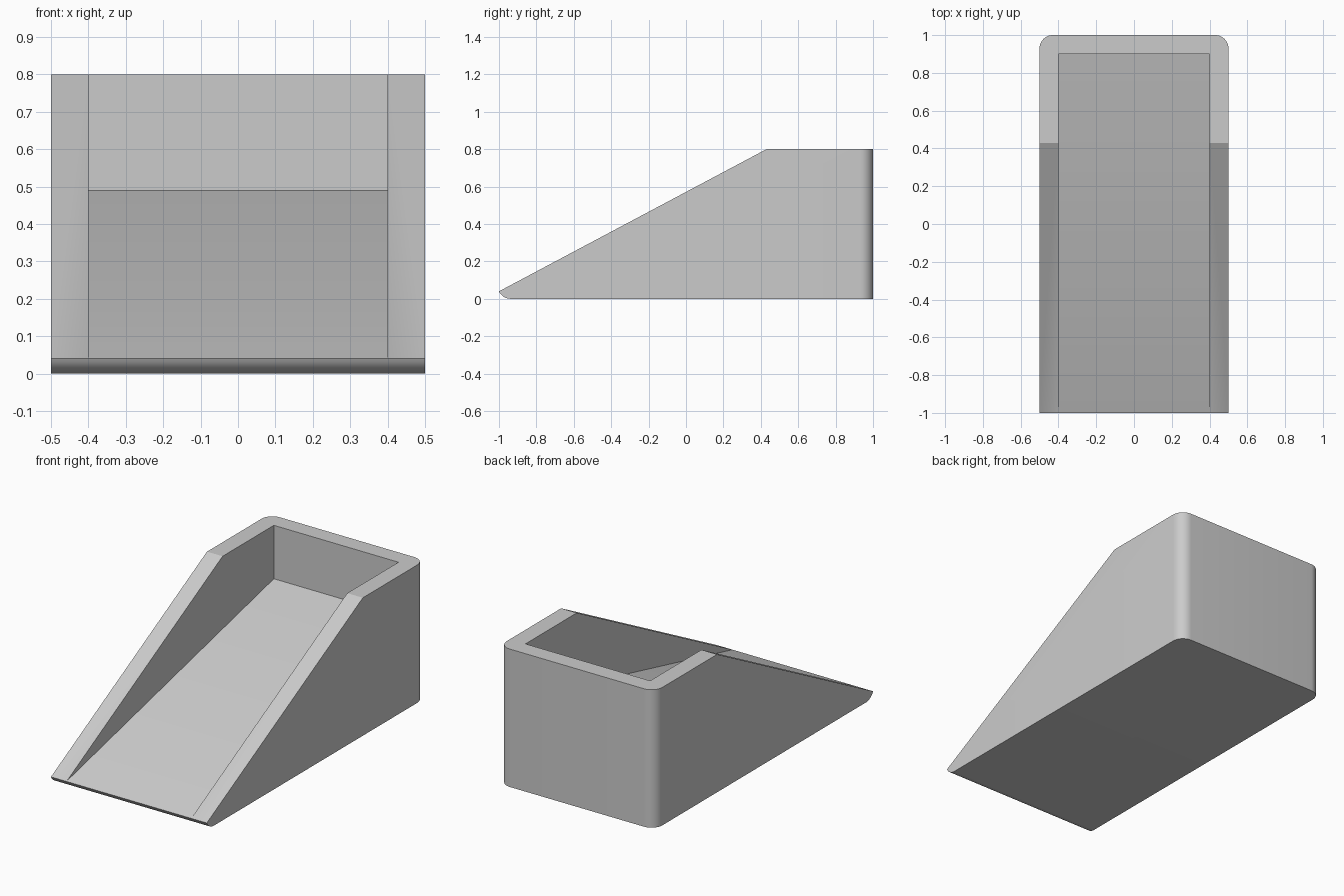
import bpy, bmesh, math

cube = bpy.data.objects.get("Cube")
if cube:
    bpy.data.objects.remove(cube, do_unlink=True)

grey = bpy.data.materials.new("plain_grey")
grey.use_nodes = True
colour = (0.6, 0.6, 0.6, 1)
grey.diffuse_color = colour
grey.node_tree.nodes["Principled BSDF"].inputs["Base Color"].default_value = colour


def prism(name, profile, half_width, back_radius=0):
    """Extrude a side profile (y, z) across x, rounding the upright back edges."""
    bm = bmesh.new()
    face = bm.faces.new([bm.verts.new((-half_width, y, z)) for y, z in profile])
    side = bmesh.ops.extrude_face_region(bm, geom=[face])["geom"]
    moved = [v for v in side if isinstance(v, bmesh.types.BMVert)]
    bmesh.ops.translate(bm, verts=moved, vec=(2 * half_width, 0, 0))
    bmesh.ops.recalc_face_normals(bm, faces=bm.faces)
    if back_radius:
        edges = [e for e in bm.edges if all(v.co.y > 0.99 for v in e.verts)
                 and abs(e.verts[0].co.z - e.verts[1].co.z) > 0.5]
        bmesh.ops.bevel(bm, geom=edges, offset=back_radius, offset_type='OFFSET',
                        segments=10, profile=0.5, affect='EDGES')
    mesh = bpy.data.meshes.new(name)
    bm.to_mesh(mesh)
    bm.free()
    mesh.materials.append(grey)
    obj = bpy.data.objects.new(name, mesh)
    bpy.context.collection.objects.link(obj)
    return obj


# Wedge body with a rounded toe under the front lip
radius, toe_y = 0.07, -0.937
start = math.asin(0.03 / radius)
toe = []
for i in range(9):
    a = start + (math.pi / 2 - start) * i / 8
    toe.append((toe_y - radius * math.cos(a), radius - radius * math.sin(a)))
toe[0] = (-1, 0.04)
body = prism("ramp_body", toe + [(1, 0), (1, 0.8), (0.43, 0.8)], 0.5, radius)

# Sloping tray hollowed out of the top
cutter = prism("tray_cutter", [(-1.19, -0.004), (0.9, 0.49), (0.9, 1), (-1.19, 1)], 0.4)
cutter.hide_render = True
cut = body.modifiers.new("tray", 'BOOLEAN')
cut.operation = 'DIFFERENCE'
cut.solver = 'EXACT'
cut.object = cutter

bpy.ops.object.select_all(action='DESELECT')
bpy.context.view_layer.objects.active = body
body.select_set(True)
bpy.ops.object.modifier_apply(modifier=cut.name)
bpy.data.objects.remove(cutter, do_unlink=True)
bpy.ops.object.shade_smooth_by_angle(angle=math.radians(25))
